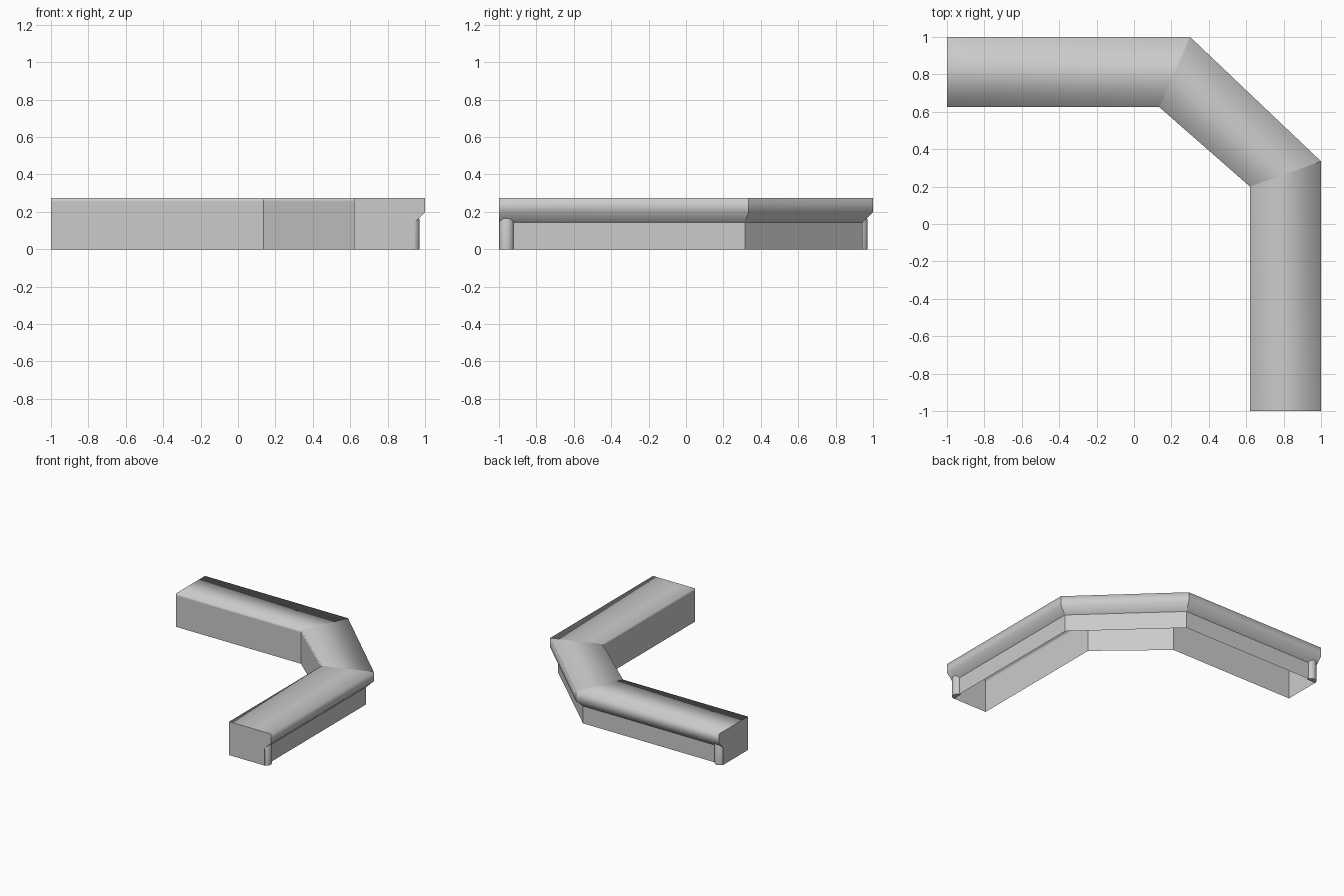
import bpy, bmesh, math
from mathutils import Vector, Matrix

if "Cube" in bpy.data.objects:
    bpy.data.objects.remove(bpy.data.objects["Cube"], do_unlink=True)

# One plain grey finish
GREY = (0.6, 0.6, 0.6, 1)
grey = bpy.data.materials.new("plain grey")
grey.use_nodes = True
grey.diffuse_color = GREY
grey.node_tree.nodes["Principled BSDF"].inputs["Base Color"].default_value = GREY

# Plan of the run: (inner point, outer point) at each end and mitre
PLAN = [((-1, 0.625), (-1, 1)), ((0.135, 0.625), (0.3, 1)),
        ((0.62, 0.2), (1, 0.335)), ((0.62, -1), (1, -1))]
# Cross-section: (share of the way from inner to outer side, height)
FRONT_AND_TOP = [(0, 0), (0, 0.255), (0, 0.275), (1, 0.275), (1, 0.198), (0.85, 0.142)]
BACK_WALL = [(0.85, 0.142), (0.85, 0)]


def finish(name, bm):
    mesh = bpy.data.meshes.new(name)
    bm.to_mesh(mesh)
    bm.free()
    mesh.materials.append(grey)
    obj = bpy.data.objects.new(name, mesh)
    bpy.context.collection.objects.link(obj)
    return obj


def section(bm, station, profile):
    inner, outer = (Vector(p) for p in station)
    return [bm.verts.new((*inner.lerp(outer, t), z)) for t, z in profile]


def sweep(name, start, end, profile):
    """Smooth open strip between two stations of the plan."""
    bm = bmesh.new()
    a, b = section(bm, start, profile), section(bm, end, profile)
    for i in range(len(profile) - 1):
        bm.faces.new((a[i], a[i + 1], b[i + 1], b[i])).smooth = True
    # faces wind outward along the run
    bm.normal_update()
    bm.faces.ensure_lookup_table()
    if profile is FRONT_AND_TOP and bm.faces[2].normal.z < 0:
        bmesh.ops.reverse_faces(bm, faces=bm.faces[:])
    if profile is BACK_WALL and bm.faces[0].normal.dot(Vector((1, 1, 0))) < 0:
        bmesh.ops.reverse_faces(bm, faces=bm.faces[:])
    return finish(name, bm)


# Counter top with inner face, and recessed back wall, for each straight run
for label, start, end in zip(("back", "corner", "side"), PLAN, PLAN[1:]):
    sweep(label + "_counter_top", start, end, FRONT_AND_TOP)
    sweep(label + "_recessed_wall", start, end, BACK_WALL)

# Flat end panels; the underside stays open
for label, station, out in (("back", PLAN[0], (-1, 0, 0)), ("side", PLAN[-1], (0, -1, 0))):
    bm = bmesh.new()
    face = bm.faces.new(section(bm, station, FRONT_AND_TOP + BACK_WALL[1:]))
    face.normal_update()
    if face.normal.dot(Vector(out)) < 0:
        face.normal_flip()
    finish(label + "_end_panel", bm)

# Half-round posts with softened tops at the two ends
for label, centre, out in (("back", (-0.96, 0.931), (0, 1, 0)), ("side", (0.931, -0.96), (1, 0, 0))):
    bm = bmesh.new()
    bmesh.ops.create_cone(bm, cap_ends=True, segments=24, radius1=0.04, radius2=0.04,
                          depth=0.168, matrix=Matrix.Translation((*centre, 0.084)))
    rim = [e for e in bm.edges if all(v.co.z > 0.16 for v in e.verts)]
    bmesh.ops.bevel(bm, geom=rim, offset=0.012, segments=2, affect='EDGES', profile=0.5)
    bmesh.ops.bisect_plane(bm, geom=bm.verts[:] + bm.edges[:] + bm.faces[:],
                           plane_co=(*centre, 0), plane_no=out, clear_inner=True)
    post = finish(label + "_end_post", bm)
    bpy.ops.object.select_all(action='DESELECT')
    post.select_set(True)
    bpy.context.view_layer.objects.active = post
    bpy.ops.object.shade_smooth_by_angle(angle=math.radians(40))
